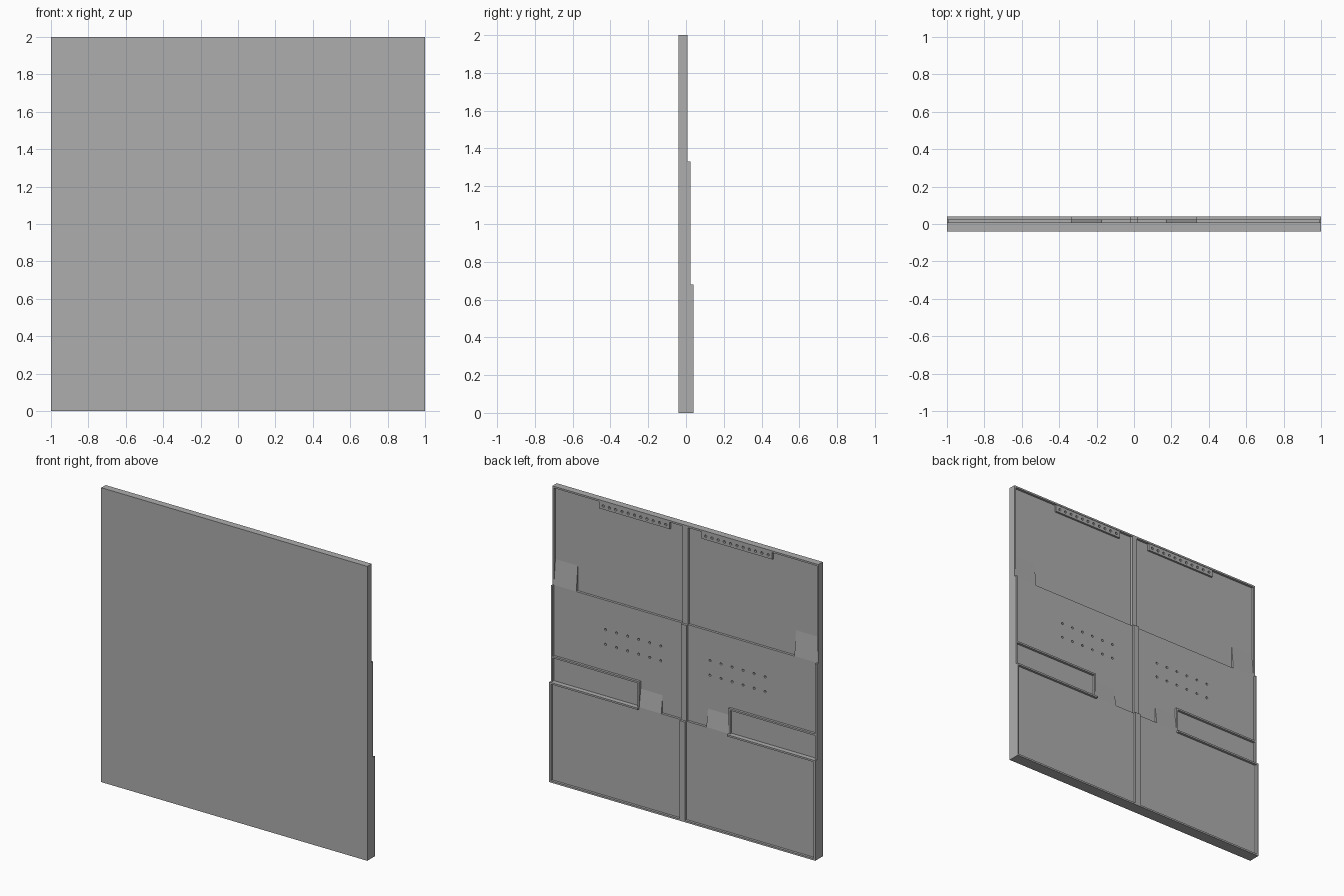
import bpy
import bmesh
from mathutils import Matrix

old = bpy.data.objects.get("Cube")
if old:
    bpy.data.objects.remove(old, do_unlink=True)

grey = bpy.data.materials.new("plain grey")
grey.use_nodes = True
COLOR = (0.42, 0.42, 0.42, 1)
grey.diffuse_color = COLOR
grey.node_tree.nodes["Principled BSDF"].inputs["Base Color"].default_value = COLOR

FRONT, STEP = -0.04, 0.0165        # front plane and thickness of one layer
LOW, HIGH = 0.68, 1.33             # heights of the two steps
RIM = 0.012
TOP_RIM = 0.04 - 2 * STEP          # rim level of the upper section
MID_RIM, LOW_RIM = TOP_RIM + STEP, 0.04
TOP_FLOOR, MID_FLOOR, LOW_FLOOR = TOP_RIM - STEP, TOP_RIM, MID_RIM


def finish(bm, name):
    bmesh.ops.recalc_face_normals(bm, faces=bm.faces)
    mesh = bpy.data.meshes.new(name)
    bm.to_mesh(mesh)
    bm.free()
    mesh.materials.append(grey)
    ob = bpy.data.objects.new(name, mesh)
    bpy.context.collection.objects.link(ob)
    return ob


def prism(name, profile, spans):
    """Extrude a (y, z) profile along each x span."""
    bm = bmesh.new()
    for x0, x1 in spans:
        face = bm.faces.new([bm.verts.new((x0, y, z)) for y, z in profile])
        out = bmesh.ops.extrude_face_region(bm, geom=[face])
        moved = [g for g in out["geom"] if isinstance(g, bmesh.types.BMVert)]
        bmesh.ops.translate(bm, verts=moved, vec=(x1 - x0, 0, 0))
    return finish(bm, name)


def box(name, y0, y1, z0, z1, spans):
    return prism(name, [(y0, z0), (y1, z0), (y1, z1), (y0, z1)], spans)


def both(x0, x1):
    return [(x0, x1), (-x1, -x0)]


def pegs(name, centres, radius, y0, y1):
    """Round cutters pointing along y, mirrored across x."""
    bm = bmesh.new()
    for x, z in centres:
        for side in (-1, 1):
            place = Matrix.Translation((side * x, (y0 + y1) / 2, z)) @ Matrix.Rotation(1.5708, 4, "X")
            bmesh.ops.create_cone(bm, cap_ends=True, segments=12, radius1=radius,
                                  radius2=radius, depth=y1 - y0, matrix=place)
    return finish(bm, name)


def cut(ob, cutter):
    mod = ob.modifiers.new("cut", "BOOLEAN")
    mod.operation, mod.solver, mod.object = "DIFFERENCE", "EXACT", cutter
    bpy.context.view_layer.update()
    mesh = bpy.data.meshes.new_from_object(ob.evaluated_get(bpy.context.evaluated_depsgraph_get()))
    ob.modifiers.clear()
    ob.data = mesh
    bpy.data.objects.remove(cutter, do_unlink=True)


# Stepped body, hollowed at the back into two compartments beside a centre rib
body = prism("stepped_panel", [(FRONT, 0), (LOW_RIM, 0), (LOW_RIM, LOW), (MID_RIM, LOW),
                               (MID_RIM, HIGH), (TOP_RIM, HIGH), (TOP_RIM, 2), (FRONT, 2)], [(-1, 1)])
cut(body, prism("compartments", [(0.1, RIM), (LOW_FLOOR, RIM), (LOW_FLOOR, LOW), (MID_FLOOR, LOW),
                                 (MID_FLOOR, HIGH), (TOP_FLOOR, HIGH), (TOP_FLOOR, 2 - RIM),
                                 (0.1, 2 - RIM)], both(0.02, 1 - RIM)))

# Two rows of small holes in each middle panel
cut(body, pegs("hole_cutters", [(0.185 + 0.083 * i, z) for i in range(6) for z in (1.03, 1.13)],
                0.008, MID_FLOOR - 0.012, MID_FLOOR + 0.02))

# Perforated strips under the top rim
strips = box("perforated_strips", TOP_FLOOR - 0.004, TOP_RIM - 0.003, 1.94, 2 - RIM / 2, both(0.12, 0.65))
cut(strips, pegs("strip_hole_cutters", [(0.15 + 0.047 * i, 1.963) for i in range(11)],
                 0.009, TOP_FLOOR + 0.002, TOP_RIM + 0.02))

# Ramps blending each thick section into the thinner one above
for name, z0, z1, y0, y1, x0, x1 in (
        ("upper_ramps", HIGH, 1.5, TOP_FLOOR, MID_FLOOR, 0.82, 1 - RIM),
        ("lower_ramps", LOW, 0.80, MID_FLOOR, LOW_FLOOR, 0.17, 0.34)):
    prism(name, [(y0 - 0.002, z0), (y1, z0), (y0, z1), (y0 - 0.002, z1)], both(x0, x1))

# Raised frames of the slots at the outer edges
END = 0.335
box("slot_sills", MID_FLOOR, LOW_RIM, LOW - RIM, LOW, both(END, 1 - RIM / 2))
box("slot_top_rims", MID_FLOOR - 0.002, MID_RIM, 0.84, 0.84 + RIM, both(END, 1 - RIM / 2))
box("slot_end_rims", MID_FLOOR - 0.002, MID_RIM, LOW, 0.84, both(END, END + RIM))
